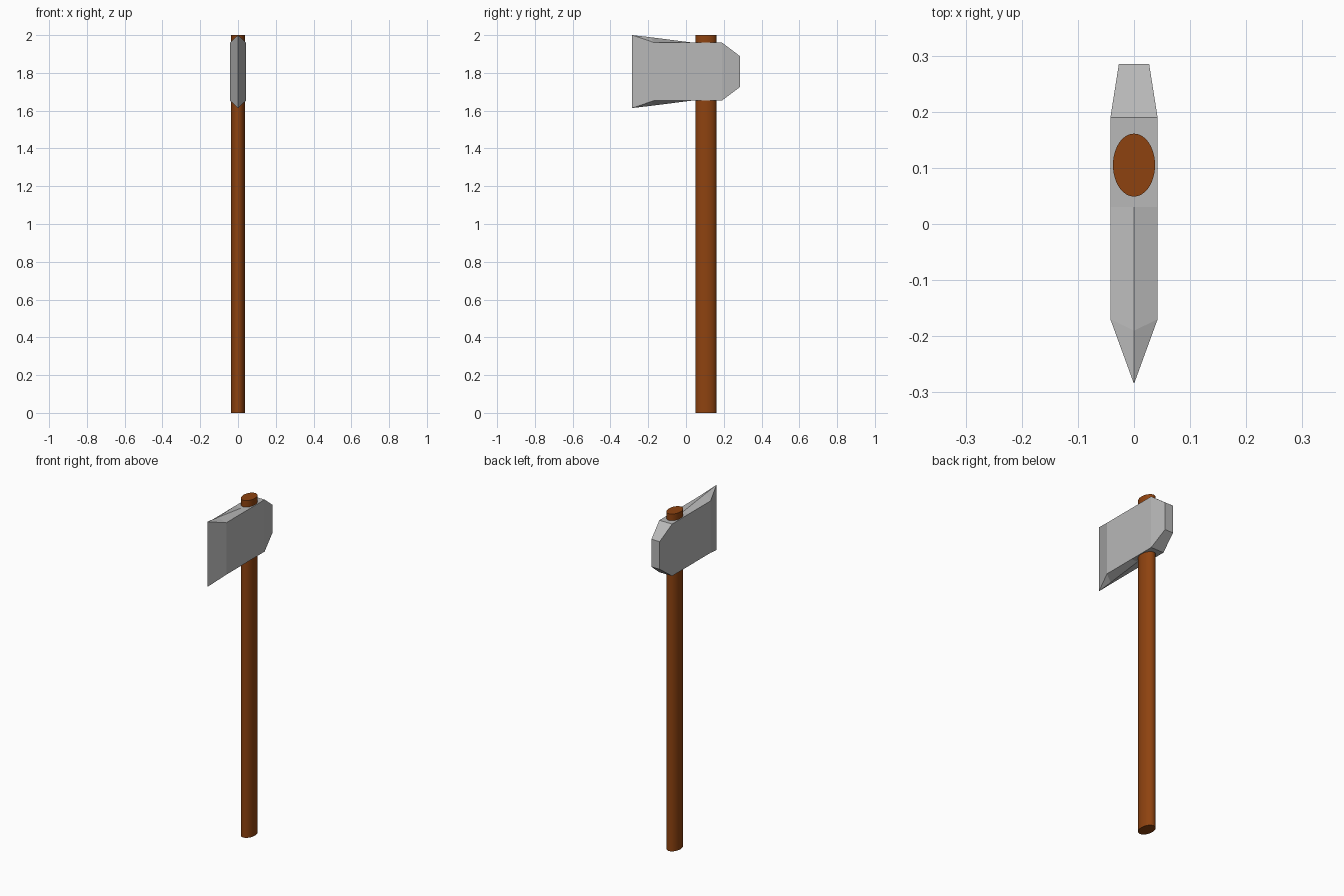
import bpy, bmesh, math

cube = bpy.data.objects.get("Cube")
if cube:
    bpy.data.objects.remove(cube, do_unlink=True)


def make_material(name, rgb):
    mat = bpy.data.materials.new(name)
    mat.use_nodes = True
    mat.diffuse_color = (*rgb, 1)
    bsdf = next(n for n in mat.node_tree.nodes if n.type == 'BSDF_PRINCIPLED')
    bsdf.inputs["Base Color"].default_value = (*rgb, 1)
    return mat


steel = make_material("grey steel", (0.48, 0.48, 0.48))
wood = make_material("brown wood", (0.27, 0.055, 0.005))

# Oval handle
HANDLE_Y = 0.105
bpy.ops.mesh.primitive_cylinder_add(vertices=48, radius=1, depth=2,
                                    location=(0, HANDLE_Y, 1))
handle = bpy.context.object
handle.name = "handle"
handle.scale = (0.0375, 0.056, 1)
bpy.ops.object.transform_apply(location=False, rotation=False, scale=True)
handle.data.materials.append(wood)
bpy.ops.object.shade_smooth_by_angle(angle=math.radians(40))

# Axe head: six-sided sections lofted from the poll to the blade
# (side y, ridge y, half width, half height at side, half height at ridge)
MID_Z = 1.807
sections = [
    (0.285, 0.285, 0.027, 0.082, 0.082),
    (0.19, 0.19, 0.042, 0.154, 0.154),
    (0.03, 0.03, 0.042, 0.154, 0.154),
    (-0.17, -0.19, 0.042, 0.154, 0.182),
]
bm = bmesh.new()
rings = []
for side_y, ridge_y, w, h, ridge_h in sections:
    ring = [(0, ridge_y, ridge_h), (w, side_y, h), (w, side_y, -h),
            (0, ridge_y, -ridge_h), (-w, side_y, -h), (-w, side_y, h)]
    rings.append([bm.verts.new((x, y, MID_Z + z)) for x, y, z in ring])

bm.faces.new(rings[0])
for a, b in zip(rings, rings[1:]):
    for i in range(6):
        j = (i + 1) % 6
        bm.faces.new((a[i], a[j], b[j], b[i]))

# Sharp cutting edge closing the loft
top, bottom = [bm.verts.new((0, -0.285, MID_Z + z)) for z in (0.193, -0.193)]
last = rings[-1]
for upper, lower in ((last[1], last[2]), (last[5], last[4])):
    bm.faces.new((upper, lower, bottom, top))
    bm.faces.new((last[0], upper, top))
    bm.faces.new((last[3], lower, bottom))
bmesh.ops.recalc_face_normals(bm, faces=bm.faces)

mesh = bpy.data.meshes.new("axe_head")
bm.to_mesh(mesh)
bm.free()
mesh.materials.append(steel)
head = bpy.data.objects.new("axe_head", mesh)
bpy.context.collection.objects.link(head)
